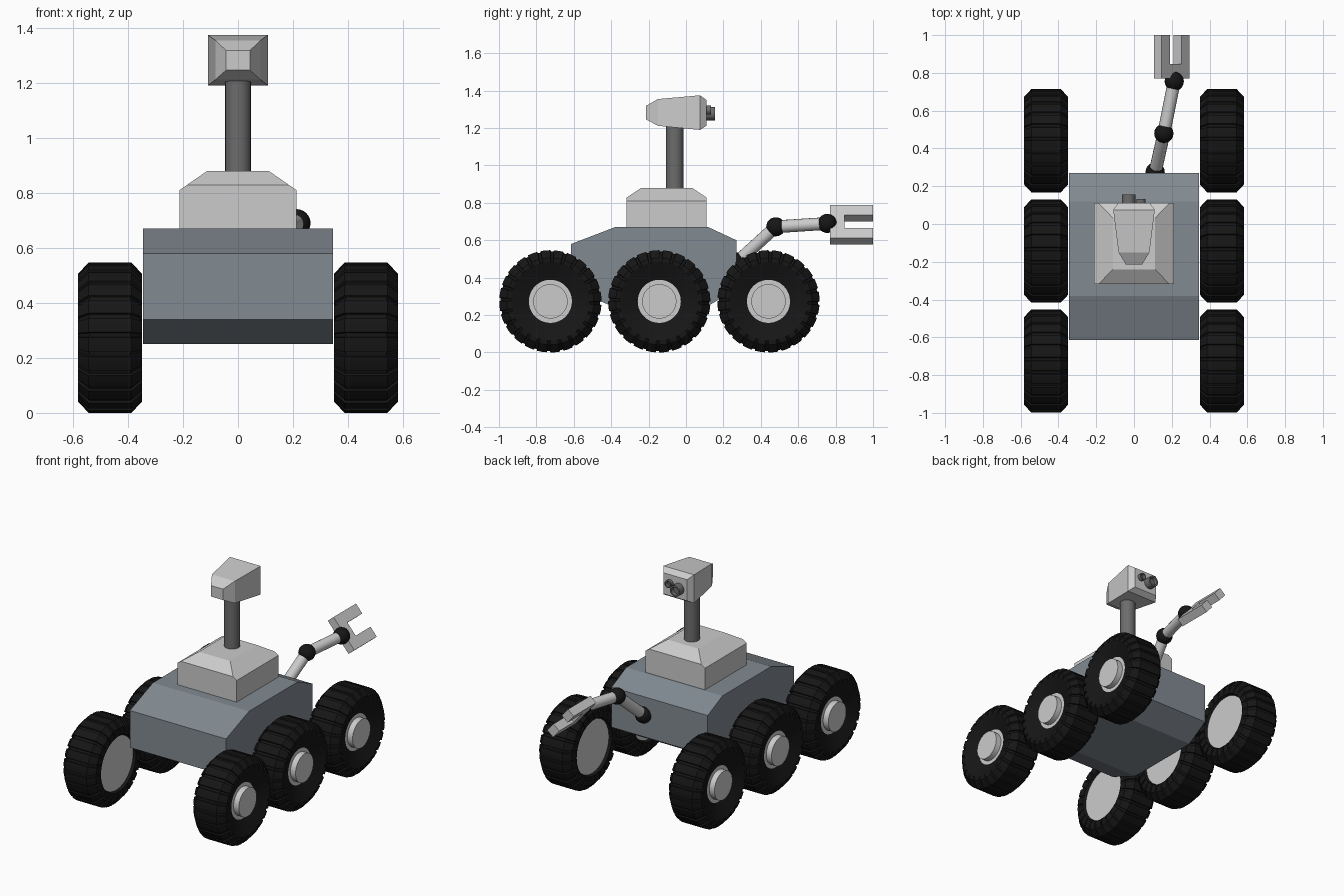
import bpy, bmesh
from math import pi, cos, sin
from mathutils import Vector, Matrix

if "Cube" in bpy.data.objects:
    bpy.data.objects.remove(bpy.data.objects["Cube"])


def mat(name, *rgb):
    m = bpy.data.materials.new(name)
    m.diffuse_color = (*rgb, 1)
    m.use_nodes = True
    m.node_tree.nodes["Principled BSDF"].inputs["Base Color"].default_value = m.diffuse_color
    return m


BLACK = mat("rubber", 0.008, 0.008, 0.008)
SLATE = mat("slate", 0.22, 0.255, 0.285)
DARK = mat("dark_metal", 0.15, 0.15, 0.15)
GREY = mat("pale_metal", 0.7, 0.7, 0.7)


def finish(name, bm, material, smooth=False):
    bmesh.ops.recalc_face_normals(bm, faces=bm.faces)
    me = bpy.data.meshes.new(name)
    bm.to_mesh(me)
    bm.free()
    ob = bpy.data.objects.new(name, me)
    bpy.context.collection.objects.link(ob)
    me.materials.append(material)
    if smooth:
        bpy.context.view_layer.objects.active = ob
        bpy.ops.object.select_all(action='DESELECT')
        ob.select_set(True)
        bpy.ops.object.shade_smooth_by_angle(angle=0.6)
    return ob


def loft(name, rings, material, closed=False, smooth=False):
    """Skin a list of point rings; cap the ends, or join last to first if closed."""
    bm = bmesh.new()
    vs = [[bm.verts.new(p) for p in r] for r in rings]
    pairs = list(zip(vs, vs[1:])) + ([(vs[-1], vs[0])] if closed else [])
    n = len(vs[0])
    for a, b in pairs:
        for i in range(n):
            j = (i + 1) % n
            bm.faces.new((a[i], a[j], b[j], b[i]))
    if not closed:
        bm.faces.new(vs[0])
        bm.faces.new(vs[-1])
    return finish(name, bm, material, smooth)


def turned(name, start, axis, profile, material, n=24):
    """Turn (distance, radius) steps around an axis."""
    q = Vector(axis).to_track_quat('Z', 'Y')
    rings = [[Vector(start) + q @ Vector((r * cos(2*pi*k/n), r * sin(2*pi*k/n), d))
              for k in range(n)] for d, r in profile]
    return loft(name, rings, material, smooth=True)


def rod(name, a, b, r, material, n=16):
    d = Vector(b) - Vector(a)
    return turned(name, a, d, [(0, r), (d.length, r)], material, n)


def ball(name, c, r):
    bm = bmesh.new()
    bmesh.ops.create_uvsphere(bm, u_segments=20, v_segments=12, radius=r,
                              matrix=Matrix.Translation(c))
    return finish(name, bm, BLACK, True)


# Hull: side profile extruded across
side = [(-.615, .34), (-.615, .58), (-.38, .67), (.12, .67),
        (.27, .60), (.27, .34), (.12, .25), (-.40, .25)]
loft("hull", [[(x, y, z) for y, z in side] for x in (-.345, .345)], SLATE)

# Upper deck: front profile extruded, then its front and back top edges cut off
prof = [(-.213, .66), (-.213, .81), (-.112, .88), (.112, .88), (.213, .81), (.213, .66)]
deck = loft("upper_deck", [[(x, y, z) for x, z in prof] for y in (-.318, .11)], GREY)
bm = bmesh.new()
bm.from_mesh(deck.data)
for y, s in ((-.318, -1), (.11, 1)):
    cut = bmesh.ops.bisect_plane(bm, geom=bm.verts[:] + bm.edges[:] + bm.faces[:],
                                 plane_co=(0, y, .828), plane_no=(0, s * .052, .078),
                                 clear_outer=True)
    bmesh.ops.edgeloop_fill(bm, edges=[e for e in cut["geom_cut"]
                                       if isinstance(e, bmesh.types.BMEdge)])
bmesh.ops.recalc_face_normals(bm, faces=bm.faces)
bm.to_mesh(deck.data)
bm.free()

# Mast and camera head
rod("mast", (0, -.06, .87), (0, -.06, 1.23), .047, DARK, 20)
sections = [(-.215, .043, 1.247, 1.318), (-.15, .082, 1.212, 1.355),
            (.075, .11, 1.19, 1.375), (.11, .085, 1.213, 1.35)]
loft("camera_head", [[(-w, y, a), (w, y, a), (w, y, b), (-w, y, b)]
                     for y, w, a, b in sections], GREY)

# Recessed lens barrels
for name, x, z, r, d in (("large_lens", -.028, 1.277, .036, .055),
                         ("small_lens", .037, 1.296, .024, .033)):
    turned(name, (x, .10, z), (0, 1, 0),
           [(0, r), (d, r), (d, r * .72), (d - .02, r * .65)], DARK, 16)

# Wheels
RIB = [(-.095, .17), (-.1165, .18), (-.1165, .232), (-.078, .2735),
       (.078, .2735), (.1165, .232), (.1165, .21), (.075, .115)]
GROOVE = [(-.095, .17), (-.1165, .18), (-.108, .228), (-.074, .266),
          (.074, .266), (.108, .228), (.1165, .21), (.075, .115)]
TREADS = 24
for s, sname in ((1, "right"), (-1, "left")):
    for y, pos in ((-.725, "front"), (-.143, "middle"), (.441, "rear")):
        c = Vector((s * .4655, y, .2735))
        rings = []
        for k in range(TREADS):
            for f, p in ((0, RIB), (.36, RIB), (.72, RIB), (.76, GROOVE), (.96, GROOVE)):
                t = 2 * pi * (k + f) / TREADS
                rings.append([c + Vector((s * x, r * cos(t), r * sin(t))) for x, r in p])
        loft(f"{pos}_{sname}_tyre", rings, BLACK, closed=True)
        # Inner rim plate, outer rim and raised hub in one turning
        turned(f"{pos}_{sname}_hub", c, (s, 0, 0),
               [(-.10, .173), (-.08, .173), (-.08, .117), (.075, .117),
                (.075, .092), (.112, .092)], GREY, 32)

# Arm
shoulder, elbow, wrist = (.112, .275, .485), (.158, .48, .672), (.213, .755, .69)
rod("upper_arm", shoulder, elbow, .034, GREY)
rod("forearm", elbow, wrist, .034, GREY)
for name, p in (("shoulder_joint", shoulder), ("elbow_joint", elbow), ("wrist_joint", wrist)):
    ball(name, p, .051)

# Gripper: tilted U-shaped plate
w, n, mid = Vector((.646, 0, -.763)), Vector((.763, 0, .646)), Vector((.20, 0, .683))
fork = [(.77, -.115), (1, -.115), (1, -.046), (.848, -.046),
        (.848, .046), (1, .046), (1, .115), (.77, .115)]
loft("gripper", [[mid + w * u + n * t + Vector((0, y, 0)) for y, u in fork]
                 for t in (-.027, .027)], GREY)
